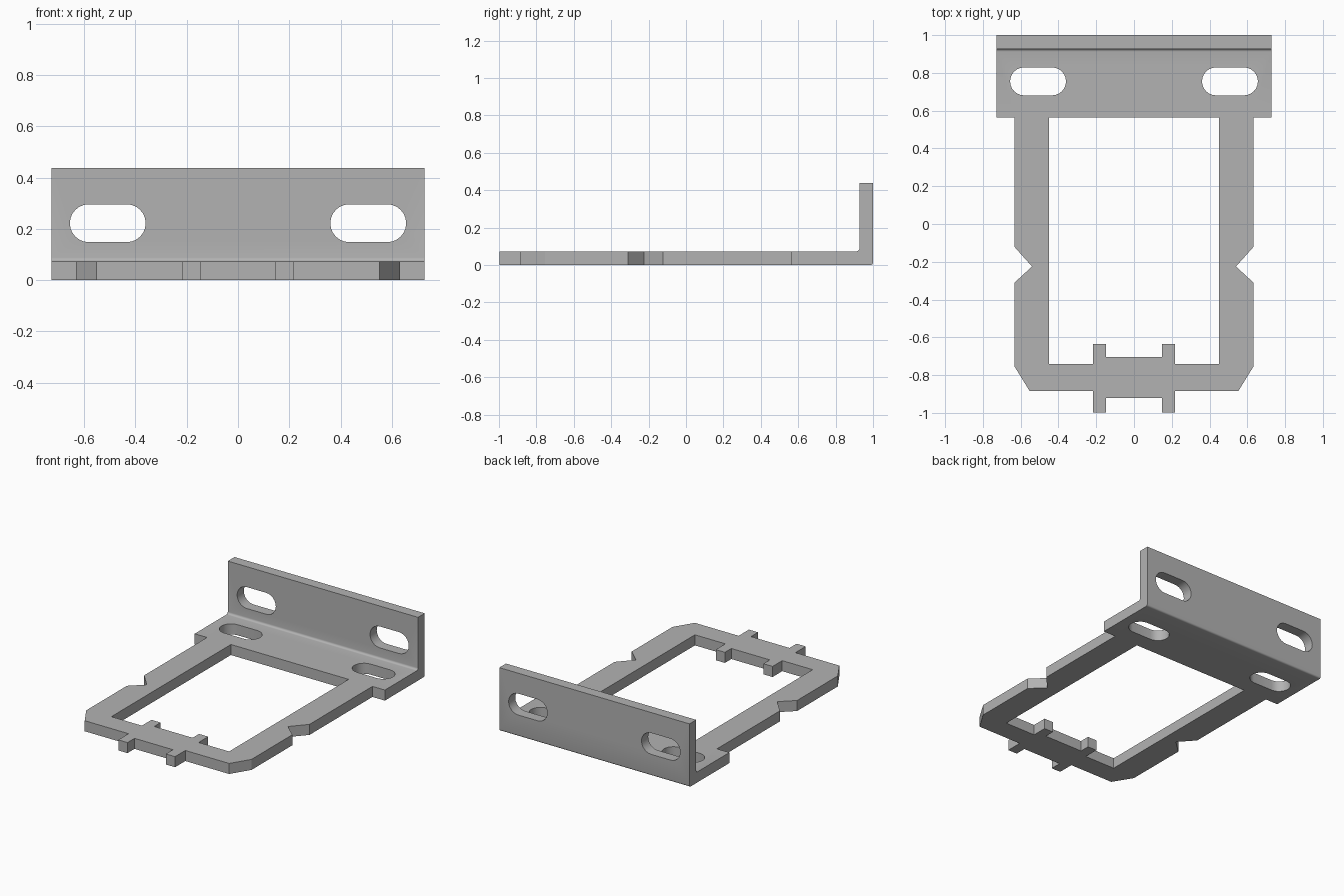
import bpy
import bmesh
import math
from mathutils import Matrix, Vector

if "Cube" in bpy.data.objects:
    bpy.data.objects.remove(bpy.data.objects["Cube"], do_unlink=True)

THICK = 0.073
HALF_W = 0.727
FOLD_Y = 1 - THICK

steel = bpy.data.materials.new("grey_steel")
steel.use_nodes = True
steel.diffuse_color = (0.45, 0.45, 0.45, 1)
steel.node_tree.nodes["Principled BSDF"].inputs["Base Color"].default_value = (0.45, 0.45, 0.45, 1)


def prism(name, points, direction):
    """Closed solid made by sweeping a flat outline along a direction."""
    bm = bmesh.new()
    face = bm.faces.new([bm.verts.new(p) for p in points])
    swept = bmesh.ops.extrude_face_region(bm, geom=[face])
    verts = [g for g in swept["geom"] if isinstance(g, bmesh.types.BMVert)]
    bmesh.ops.translate(bm, verts=verts, vec=Vector(direction))
    bmesh.ops.recalc_face_normals(bm, faces=bm.faces)
    mesh = bpy.data.meshes.new(name)
    bm.to_mesh(mesh)
    bm.free()
    mesh.materials.append(steel)
    obj = bpy.data.objects.new(name, mesh)
    bpy.context.collection.objects.link(obj)
    return obj


def arc(cx, cy, r, start, end, steps):
    return [(cx + r * math.cos(a), cy + r * math.sin(a))
            for a in (math.radians(start + (end - start) * i / steps) for i in range(steps + 1))]


def boolean(target, tool, operation):
    mod = target.modifiers.new(tool.name, "BOOLEAN")
    mod.operation = operation
    mod.solver = "EXACT"
    mod.object = tool
    bpy.context.view_layer.objects.active = target
    bpy.ops.object.modifier_apply(modifier=mod.name)
    bpy.data.objects.remove(tool, do_unlink=True)


# Folded flange: L-shaped section with rounded bend
section = [(0.565, 0), *arc(0.987, 0.013, 0.013, -90, 0, 4), (1, 0.437), (FOLD_Y, 0.437),
           *arc(FOLD_Y - 0.015, THICK + 0.015, 0.015, 0, -90, 5), (0.565, THICK)]
bracket = prism("mounting_bracket", [(-HALF_W, y, z) for y, z in section], (2 * HALF_W, 0, 0))

# U-shaped frame: half outline with tabs, chamfer and notch, mirrored
half = [(0.147, -0.92), (0.147, -0.997), (0.217, -0.997), (0.217, -0.885), (0.552, -0.885),
        (0.632, -0.755), (0.632, -0.31), (0.54, -0.225), (0.632, -0.122), (0.632, 0.6),
        (0.45, 0.6), (0.45, -0.74), (0.217, -0.74), (0.217, -0.635), (0.147, -0.635),
        (0.147, -0.705)]
outline = half + [(-x, y) for x, y in reversed(half)]
frame = prism("frame", [(x, y, 0) for x, y in outline], (0, 0, THICK))
boolean(bracket, frame, "UNION")

# Rounded slots through both leaves of the flange
slot = arc(0.074, 0, 0.074, -90, 90, 12) + arc(-0.074, 0, 0.074, 90, 270, 12)
for side in (-1, 1):
    x = side * 0.508
    floor_slot = prism("floor_slot", [(x + u, 0.755 + v, -0.1) for u, v in slot], (0, 0, 0.23))
    boolean(bracket, floor_slot, "DIFFERENCE")
    wall_slot = prism("wall_slot", [(x + u, 0.87, 0.222 + v) for u, v in slot], (0, 0.2, 0))
    boolean(bracket, wall_slot, "DIFFERENCE")

# Smooth the slots and bend, keep the edges crisp
bpy.ops.object.select_all(action="DESELECT")
bracket.select_set(True)
bpy.context.view_layer.objects.active = bracket
bpy.ops.object.shade_smooth_by_angle(angle=math.radians(30))
